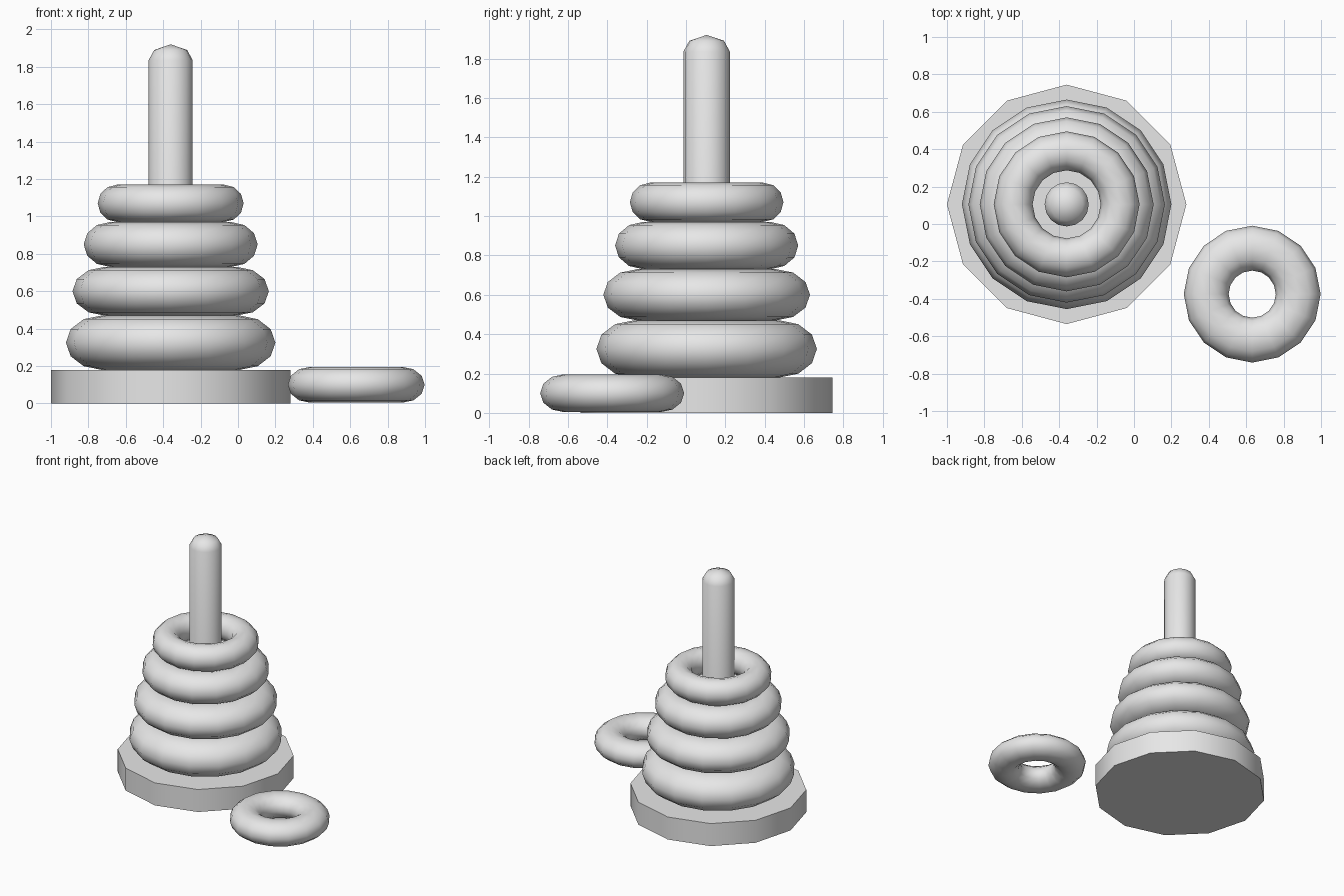
import bpy
import bmesh
import math

if "Cube" in bpy.data.objects:
    bpy.data.objects.remove(bpy.data.objects["Cube"], do_unlink=True)

# One plain colour for the whole toy
grey = bpy.data.materials.new("light_grey")
grey.use_nodes = True
grey.diffuse_color = (0.8, 0.8, 0.8, 1)
grey.node_tree.nodes["Principled BSDF"].inputs["Base Color"].default_value = (0.8, 0.8, 0.8, 1)

STACK = (-0.36, 0.105)


def finish(obj, name, angle):
    obj.name = name
    obj.data.name = name
    obj.data.materials.append(grey)
    bpy.ops.object.select_all(action="DESELECT")
    obj.select_set(True)
    bpy.context.view_layer.objects.active = obj
    bpy.ops.object.transform_apply(location=False, rotation=False, scale=True)
    bpy.ops.object.shade_smooth_by_angle(angle=math.radians(angle))


def ring(name, centre, outer, inner, bottom, top):
    """Torus squashed to the given height."""
    tube = (outer - inner) / 2
    bpy.ops.mesh.primitive_torus_add(
        major_segments=16, minor_segments=12,
        major_radius=(outer + inner) / 2, minor_radius=tube,
        location=(*centre, (bottom + top) / 2))
    obj = bpy.context.object
    obj.scale.z = (top - bottom) / 2 / tube
    finish(obj, name, 60)


def lathe(name, profile, sides, angle):
    """Solid of revolution around the stack axis from (radius, height) points."""
    bm = bmesh.new()
    loops = []
    for radius, z in profile:
        if radius == 0:
            loops.append([bm.verts.new((0, 0, z))] * sides)
        else:
            turns = [math.tau * i / sides for i in range(sides)]
            loops.append([bm.verts.new((radius * math.cos(t), radius * math.sin(t), z))
                          for t in turns])
    bm.faces.new(list(reversed(loops[0])))
    for low, high in zip(loops, loops[1:]):
        for i in range(sides):
            j = (i + 1) % sides
            corners = [low[i], low[j], high[j], high[i]]
            bm.faces.new(list(dict.fromkeys(corners)))
    if profile[-1][0] > 0:
        bm.faces.new(loops[-1])
    mesh = bpy.data.meshes.new(name)
    bm.to_mesh(mesh)
    bm.free()
    obj = bpy.data.objects.new(name, mesh)
    bpy.context.collection.objects.link(obj)
    obj.location = (*STACK, 0)
    finish(obj, name, angle)


# Twelve-sided base plate
lathe("base", [(0.64, 0), (0.64, 0.18)], 12, 40)

# Peg with a shallow domed tip
lathe("peg", [(0.118, 0.18), (0.118, 1.835), (0.088, 1.89), (0, 1.92)], 16, 60)

# Stacked rings, largest at the bottom, sharing one hole size
heights = [0.18, 0.47, 0.73, 0.97, 1.17]
for i, outer in enumerate([0.56, 0.525, 0.465, 0.39]):
    ring(f"stacked_ring_{i + 1}", STACK, outer, 0.182, heights[i], heights[i + 1])

# Small ring lying beside the base
ring("loose_ring", (0.632, -0.375), 0.366, 0.126, 0.004, 0.196)
